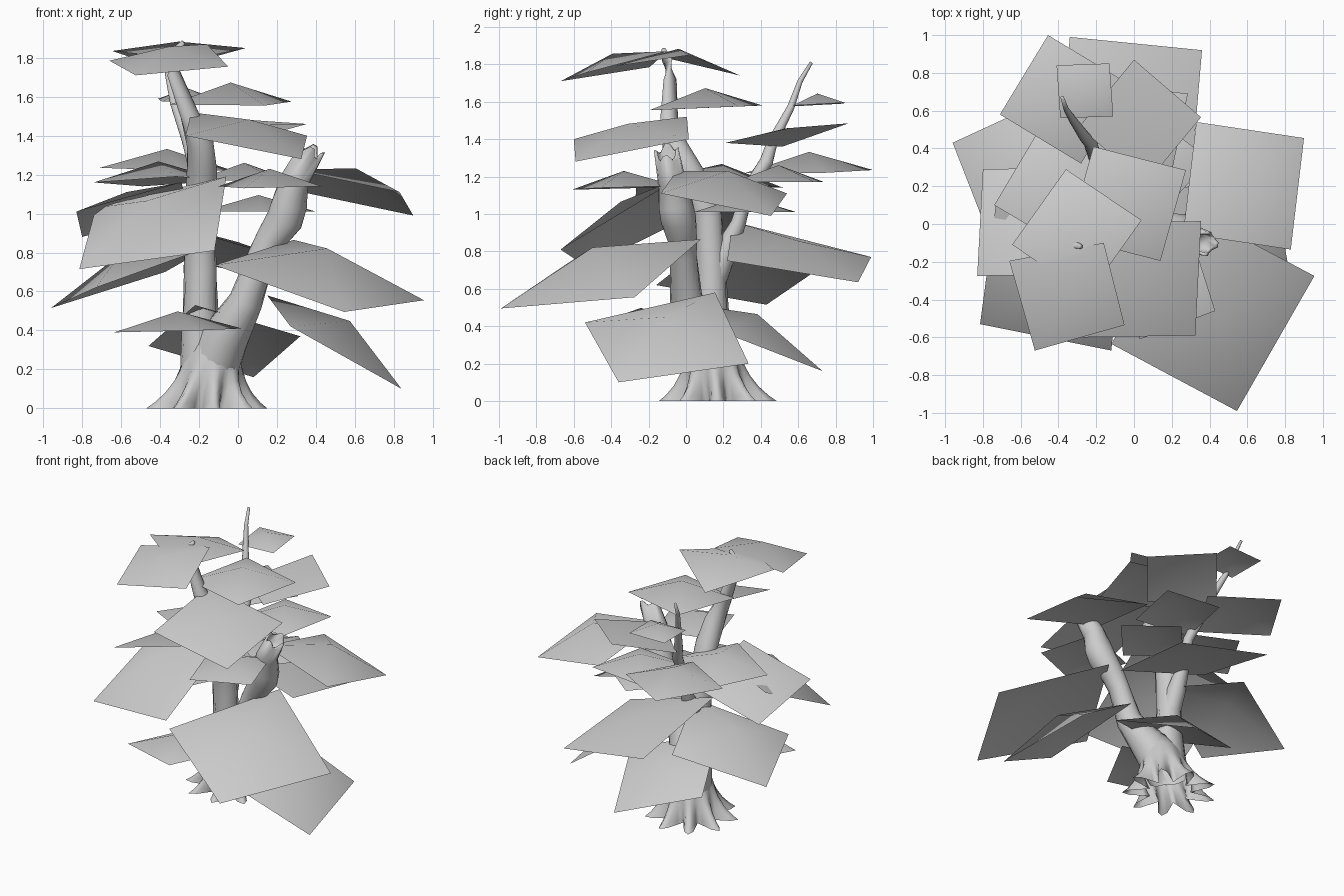
import bpy
import bmesh
import math
from mathutils import Vector

default_cube = bpy.data.objects.get("Cube")
if default_cube:
    bpy.data.objects.remove(default_cube, do_unlink=True)

grey = bpy.data.materials.new("pale_grey")
grey.use_nodes = True
grey.diffuse_color = (0.6, 0.6, 0.6, 1)
grey.node_tree.nodes["Principled BSDF"].inputs["Base Color"].default_value = (0.6, 0.6, 0.6, 1)


def finish(bm, name, recalculate=True):
    """Turn a bmesh into a smooth shaded object."""
    if recalculate:
        bmesh.ops.recalc_face_normals(bm, faces=bm.faces)
    for face in bm.faces:
        face.smooth = True
    mesh = bpy.data.meshes.new(name)
    bm.to_mesh(mesh)
    bm.free()
    mesh.materials.append(grey)
    obj = bpy.data.objects.new(name, mesh)
    bpy.context.collection.objects.link(obj)
    return obj


def bridge(bm, lower, upper):
    count = len(lower)
    for i in range(count):
        j = (i + 1) % count
        bm.faces.new((lower[i], lower[j], upper[j], upper[i]))


def limb(name, points, radii, sides=16, broken=False):
    """Sweep a tapering round section along a path."""
    bm = bmesh.new()
    path = [Vector(p) for p in points]
    rings = []

    def add_ring(centre, tangent, radius, tooth=0):
        turn = tangent.to_track_quat('Z', 'Y').to_matrix()
        ring = []
        for i in range(sides):
            angle = math.tau * i / sides
            lift = tooth if i % 4 < 2 else 0
            offset = Vector((radius * math.cos(angle), radius * math.sin(angle), lift))
            ring.append(bm.verts.new(centre + turn @ offset))
        rings.append(ring)

    last = len(path) - 1
    for k, centre in enumerate(path):
        tangent = (path[min(k + 1, last)] - path[max(k - 1, 0)]).normalized()
        add_ring(centre, tangent, radii[k], 0.04 if broken and k == last else 0)
    if broken:
        # Splintered rim with a hollow inside
        add_ring(path[-1], tangent, radii[-1] * 0.75, 0.03)
        add_ring(path[-1] - tangent * 0.05, tangent, radii[-1] * 0.7)
    for lower, upper in zip(rings, rings[1:]):
        bridge(bm, lower, upper)
    bm.faces.new(rings[-1])
    return finish(bm, name)


def leaf(name, start, corner, end, fourth=None, rise=0.21):
    """Square leaf card with its centre pushed up into a shallow tent."""
    bm = bmesh.new()
    a, b, c = Vector(start), Vector(corner), Vector(end)
    d = Vector(fourth) if fourth else a + c - b
    normal = (a - c).cross(b - d).normalized()
    if normal.z < 0:
        normal.negate()
    side = ((a - b).length + (c - b).length) / 2
    rim = [bm.verts.new(p) for p in (a, b, c, d)]
    peak = bm.verts.new((a + b + c + d) / 4 + normal * side * rise)
    for i in range(4):
        face = bm.faces.new((rim[i], rim[(i + 1) % 4], peak))
        face.normal_update()
        if face.normal.z < 0:
            face.normal_flip()
    return finish(bm, name, recalculate=False)


# Flared root base, open underneath
bm = bmesh.new()
root_rings = []
for height, radius, spike in ((0, .23, .09), (.03, .215, .065), (.08, .195, .035),
                              (.14, .175, .015), (.22, .155, 0), (.32, .125, 0), (.42, .07, 0)):
    ring = []
    for i in range(54):
        angle = math.tau * i / 54
        reach = radius + spike * math.cos(9 * angle)
        ring.append(bm.verts.new((-.17 + height * .15 + reach * math.cos(angle),
                                  .17 - height * .12 + reach * math.sin(angle), height)))
    root_rings.append(ring)
for lower, upper in zip(root_rings, root_rings[1:]):
    bridge(bm, lower, upper)
bm.faces.new(root_rings[-1])
finish(bm, "root_base")

# Main trunk and limbs
limb("tall_trunk",
     [(-.17, .16, .15), (-.19, .14, .4), (-.195, .13, .7), (-.195, .11, 1), (-.185, .015, 1.22),
      (-.195, -.06, 1.36), (-.25, -.09, 1.51), (-.33, -.085, 1.72), (-.34, -.1, 1.82), (-.28, -.12, 1.88)],
     [.13, .1, .085, .082, .078, .07, .048, .035, .028, .012])
limb("broken_limb",
     [(-.15, .16, .15), (-.07, .08, .36), (.04, 0, .55), (.12, -.015, .78), (.17, -.02, .87),
      (.24, -.04, .97), (.265, -.055, 1.05), (.29, -.075, 1.17), (.37, -.1, 1.31)],
     [.14, .125, .088, .073, .08, .095, .093, .075, .066], broken=True)
limb("thin_back_branch",
     [(-.195, .13, .6), (-.2, .2, .78), (-.2, .28, .95), (-.2, .33, 1.13), (-.23, .43, 1.28),
      (-.26, .46, 1.38), (-.33, .56, 1.57), (-.36, .61, 1.71), (-.38, .67, 1.81)],
     [.07, .065, .04, .034, .036, .03, .02, .014, .009])

# Crown leaves
leaf("crown_front_leaf", start=(-.66, -.195, 1.785), corner=(-.525, -.67, 1.71), end=(-.05, -.535, 1.755),
     fourth=(-.16, -.1, 1.87), rise=.16)
leaf("crown_top_leaf", start=(-.645, -.11, 1.835), corner=(-.36, .29, 1.74), end=(.04, .02, 1.85),
     fourth=(-.245, -.38, 1.79), rise=.16)
leaf("crown_middle_leaf", start=(-.215, .41, 1.58), corner=(.275, .285, 1.575), end=(.14, -.195, 1.555))
leaf("crown_back_small_leaf", start=(-.41, .84, 1.59), corner=(-.13, .85, 1.595), end=(-.11, .57, 1.58))

# Upper leaves
leaf("upper_front_leaf", start=(.355, .015, 1.4), corner=(.325, -.59, 1.28), end=(-.27, -.6, 1.4), rise=.14)
leaf("upper_back_leaf", start=(0, .87, 1.485), corner=(.355, .565, 1.46), end=(.06, .21, 1.38),
     fourth=(-.29, .515, 1.36), rise=.08)
leaf("upper_back_right_leaf", start=(-.455, 1, 1.235), corner=(-.71, .58, 1.235), end=(-.28, .32, 1.22))
leaf("upper_right_leaf", start=(-.49, .52, 1.14), corner=(-.74, .1, 1.16), end=(-.32, -.15, 1.19))
leaf("upper_front_left_leaf", start=(.43, -.46, 1.14), corner=(.03, -.61, 1.13), end=(-.1, -.2, 1.14))
leaf("upper_back_left_leaf", start=(.285, .69, 1.17), corner=(.195, .25, 1.17), end=(-.22, .3, 1.17))

# Middle leaves
leaf("middle_left_leaf", start=(.33, .54, 1.11), corner=(.9, .455, .99), end=(.83, -.135, 1.11))
leaf("middle_back_leaf", start=(.4, .34, 1.01), corner=(.08, .59, 1.01), end=(-.19, .29, 1.01))
leaf("middle_right_leaf", start=(-.83, -.275, 1.01), corner=(-.8, .29, .88), end=(-.26, .3, 1.03), rise=.17)
leaf("middle_front_right_leaf", start=(-.73, .11, 1.03), corner=(-.815, -.53, .715), end=(-.12, -.67, .81),
     fourth=(-.06, -.04, 1.19))

# Lower leaves
leaf("lower_front_left_leaf", start=(.955, -.275, .555), corner=(.545, -.99, .495), end=(-.12, -.635, .735),
     fourth=(.285, .08, .865))
leaf("lower_back_leaf", start=(-.34, .99, .77), corner=(.36, .92, .635), end=(.3, .22, .75),
     fourth=(-.4, .25, .96), rise=.11)
leaf("lower_right_leaf", start=(-.375, .7, .7), corner=(-.96, .43, .515), end=(-.73, -.16, .62),
     fourth=(-.145, .11, .83))
leaf("bottom_left_leaf", start=(.15, .155, .58), corner=(.27, -.54, .42), end=(.84, -.36, .1),
     fourth=(.72, .335, .2))
leaf("bottom_front_leaf", start=(-.635, -.38, .39), corner=(-.2, -.52, .4), end=(.02, -.1, .41))
leaf("bottom_back_leaf", start=(-.46, .47, .32), corner=(.08, .73, .16), end=(.32, .19, .37))
